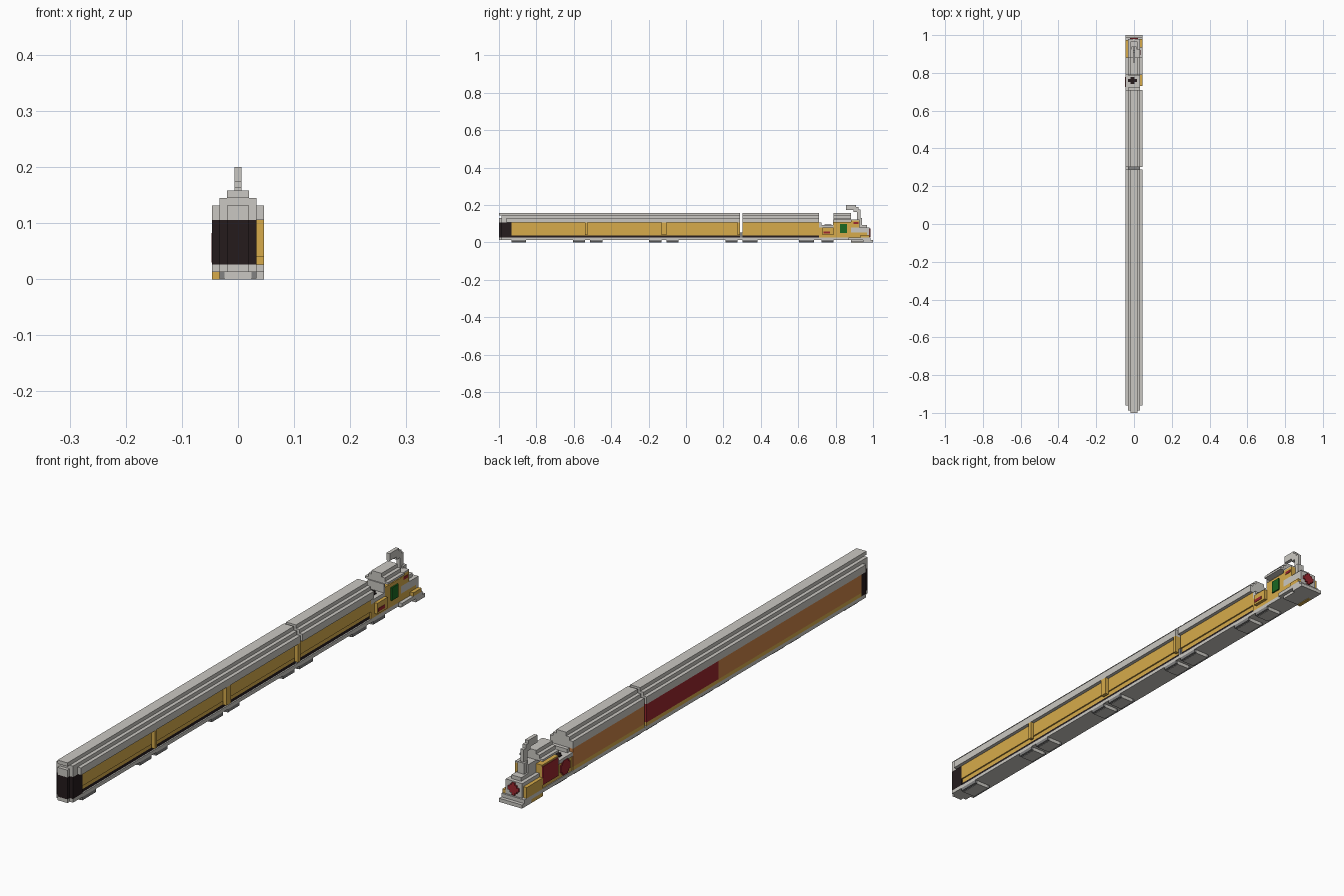
import bpy
from mathutils import Vector

default = bpy.data.objects.get("Cube")
if default:
    bpy.data.objects.remove(default)

UNIT = 2 / 152  # one block


def material(name, r, g, b):
    m = bpy.data.materials.new(name)
    m.use_nodes = True
    m.diffuse_color = (r, g, b, 1)
    m.node_tree.nodes["Principled BSDF"].inputs["Base Color"].default_value = (r, g, b, 1)
    return m


grey = material("light_grey", .59, .575, .54)
dark_grey = material("dark_grey", .22, .22, .22)
yellow = material("yellow", .68, .41, .07)
orange = material("orange_brown", .6, .23, .065)
red = material("dark_red", .33, .02, .028)
black = material("nose_black", .018, .011, .012)
green = material("green", .01, .14, .016)

FACES = [(0, 2, 3, 1), (4, 5, 7, 6), (0, 1, 5, 4), (2, 6, 7, 3), (0, 4, 6, 2), (1, 3, 7, 5)]


def box(name, xs, ys, zs, mat):
    """Block spanning three ranges, given in block units."""
    corners = [Vector((x, y, z)) * UNIT for x in xs for y in ys for z in zs]
    mesh = bpy.data.meshes.new(name)
    mesh.from_pydata(corners, [], FACES)
    mesh.materials.append(mat)
    obj = bpy.data.objects.new(name, mesh)
    bpy.context.collection.objects.link(obj)


def sym(half, centre=0):
    return (centre - half, centre + half)


def stepped_roof(name, start, end, nose=False):
    for half, low, high, inset in ((3.5, 8, 10, 3), (2.5, 10, 11, 1), (1.5, 11, 12, 0)):
        front = start + inset if nose else start
        box(name, sym(half), (front, end), (low, high), grey)


# Rounded nose: stepped black mask, grey chin and lower roof
NOSE_END = -71
for half, front in ((1.5, -76), (2.5, -75)):
    box("nose_mask", sym(half), (front, NOSE_END), (2, 8), black)
    box("nose_chin", sym(half), (front, NOSE_END), (1, 2), grey)
    box("nose_roof", sym(half), (front, NOSE_END), (8, 10), grey)
box("nose_mask_side", (-3.5, -2.5), (-73, NOSE_END), (2, 8), black)

# Long roofs with an open slot between them
stepped_roof("front_roof", -76, 22, nose=True)
stepped_roof("rear_roof", 23, 54)

# Four carriages: yellow wall over a recessed sill, flush panel on the other side
for start, end, panel in ((NOSE_END, -41, orange), (-41, -9, orange), (-9, 22, red), (23, 54, orange)):
    span = (start, end)
    box("carriage_wall", sym(2.5), span, (4, 8), yellow)
    box("carriage_sill", (-2.5, 2.1), span, (2.8, 4), yellow)
    box("carriage_base", (-2.5, 2.1), span, (2, 2.8), black)
    box("carriage_panel", (-3.5, -2.5), span, (3, 8), panel)
    box("carriage_panel_sill", (-3.5, -2.5), span, (2, 3), yellow)
for start, end in ((-41, -40), (-10, -8), (21, 22)):
    box("door_post", (2.5, 3.5), (start, end), (3, 8), yellow)
box("carriage_coupling", sym(2.5), (22, 23), (2, 4), dark_grey)

# Floor and the wheel trucks below it
box("floor", (-3.5, 2.5), (-73, 66), (1, 2), grey)
for start, end in ((-71, -65), (-46, -41), (-39, -34), (-15, -10), (-8, -3), (16, 21), (23, 29), (46, 52), (55, 60)):
    for side in (-1, 1):
        xs = sorted((side * 1.8, side * 2.5))
        box("truck_rail", xs, (start, end), (.1, 1), dark_grey)
    box("truck_middle", sym(1.8), (start, end), (0, 1), grey)

# Low open deck with a valve on top and a round side emblem
box("deck_body", (-3.3, 2.5), (54, 60), (2, 6), yellow)
box("deck_top", (-3.5, 2.5), (54, 60), (6, 7), grey)
box("deck_end_wall", sym(2.5), (54, 55), (7, 8), grey)
box("deck_step", (2.5, 3.4), (55.5, 60), (3, 6), yellow)
box("deck_mark", (3.4, 3.5), (55.8, 58.6), (3.6, 4.5), red)
for wide, deep in ((1.8, .6), (.9, 1.4)):
    box("deck_valve", sym(wide, -.6), sym(deep, 57.7), (7, 7.3), black)
for wide, high in ((2, 1), (1.5, 1.5), (1, 2)):
    box("deck_emblem", (-3.6, -3.3), sym(wide, 57.2), sym(high, 4.3), red)

# Cab with raised roof, green window and red rear-side panel
box("cab_body", (-3.3, 2.5), (60, 67), (2, 8.4), yellow)
box("cab_pillar", sym(1.5), (60, 67), (8.4, 9.5), grey)
box("cab_front_wall", sym(2.5), (59.7, 60), (7, 9.4), grey)
for half, low, high in ((3.5, 9.4, 10), (2.5, 10, 11), (1.5, 11, 12)):
    box("cab_roof", sym(half), (60, 67), (low, high), grey)
box("cab_window", (2.5, 2.9), (62.5, 65.4), (3.9, 7.4), green)
box("cab_red_panel", (-3.5, -3.3), (60.3, 67), (3, 8), red)

# Engine end: stepped boiler on a wide base plate
box("tail_body", sym(2.5), (67, 73.5), (2, 4), yellow)
box("tail_side_block", (-3.5, -2.5), (67, 74), (2, 5), yellow)
box("tail_corner_block", (2.5, 3.5), (71, 74.5), (2, 3), yellow)
box("tail_boiler", sym(2.5), (67, 74.5), (4, 6), grey)
box("tail_boiler_top", sym(1.5), (67, 73.5), (6, 7), grey)
box("tail_post", (.3, 2.5), (67, 70.5), (6, 9), yellow)
box("tail_post_back", (-1.5, .3), (67, 70.5), (7, 9), grey)
box("tail_post_cap", (-1.5, 2.5), (67, 70.5), (9, 9.4), grey)
box("tail_post_mark", (2.5, 2.6), (68, 70), (7.4, 8.2), red)
box("tail_base_rear", sym(3.5), (72, 76), (0, 1), grey)
box("tail_base", sym(2.5), (67, 72), (.2, 1), grey)
box("tail_base_block", (-3.5, -2.5), (67, 72), (0, 1), yellow)
box("tail_base_upper", sym(3.5), (66, 75), (1, 2), grey)
box("tail_buffer", sym(2.5), (73.5, 74.5), (2, 4), grey)
for wide, high in ((1.7, .5), (1.1, 1.1), (.5, 1.7)):
    box("tail_emblem", sym(wide), (74.5, 74.9), sym(high, 4), red)

# Hooked chimney
box("chimney_hook", sym(.5), (65, 69), (13.2, 15.2), grey)
box("chimney_bend", sym(.5), (68, 70), (12.4, 14.4), grey)
box("chimney_stem", sym(.5), (69.4, 71), (9, 13.4), grey)
box("chimney_foot", sym(1), (70, 71.5), (7, 10), grey)
